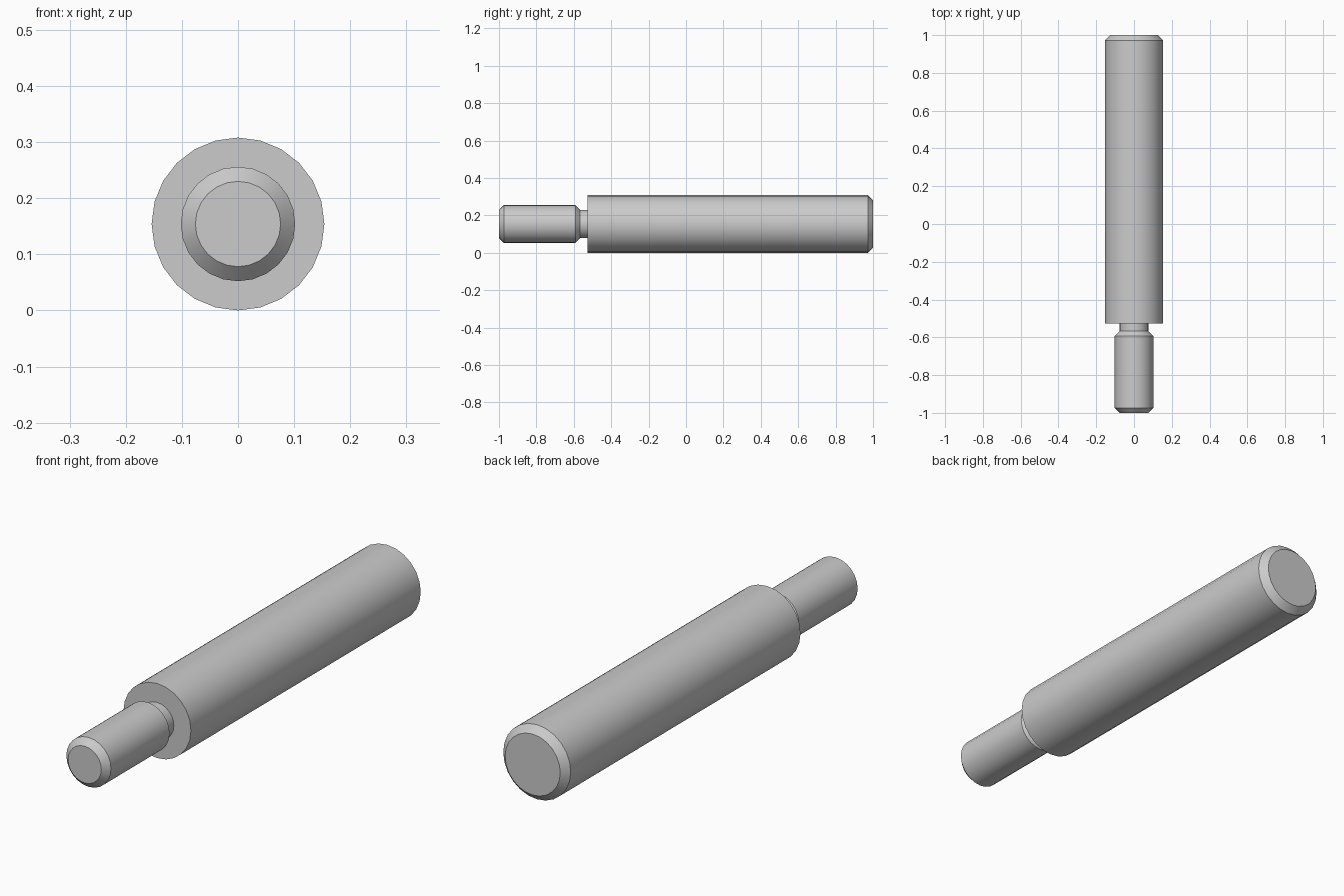
import bpy, bmesh, math

if "Cube" in bpy.data.objects:
    bpy.data.objects.remove(bpy.data.objects["Cube"])

SIDES = 24
AXIS_Z = 0.154

steel = bpy.data.materials.new("grey steel")
steel.diffuse_color = (0.6, 0.6, 0.6, 1)
steel.use_nodes = True
steel.node_tree.nodes["Principled BSDF"].inputs["Base Color"].default_value = steel.diffuse_color


def turned_part(name, profile):
    """Lathe (y, radius) points about the long axis, with closed ends."""
    bm = bmesh.new()
    rings = []
    for y, r in profile:
        angles = [2 * math.pi * i / SIDES for i in range(SIDES)]
        rings.append([bm.verts.new((r * math.cos(a), y, AXIS_Z + r * math.sin(a)))
                      for a in angles])
    for a, b in zip(rings, rings[1:]):
        for i in range(SIDES):
            j = (i + 1) % SIDES
            bm.faces.new((a[i], a[j], b[j], b[i]))
    bm.faces.new(rings[0])
    bm.faces.new(rings[-1])
    bmesh.ops.recalc_face_normals(bm, faces=bm.faces)
    mesh = bpy.data.meshes.new(name)
    bm.to_mesh(mesh)
    bm.free()
    mesh.materials.append(steel)
    obj = bpy.data.objects.new(name, mesh)
    bpy.context.collection.objects.link(obj)
    bpy.ops.object.select_all(action='DESELECT')
    obj.select_set(True)
    bpy.context.view_layer.objects.active = obj
    bpy.ops.object.shade_smooth_by_angle(angle=math.radians(30))


# One turned pin: chamfered stud, undercut neck, shoulder, chamfered shank
turned_part("stepped_pin", [
    (-1.0, 0.076), (-0.974, 0.102), (-0.592, 0.102), (-0.566, 0.076),
    (-0.527, 0.076), (-0.527, 0.154), (0.972, 0.154), (1.0, 0.126),
])
